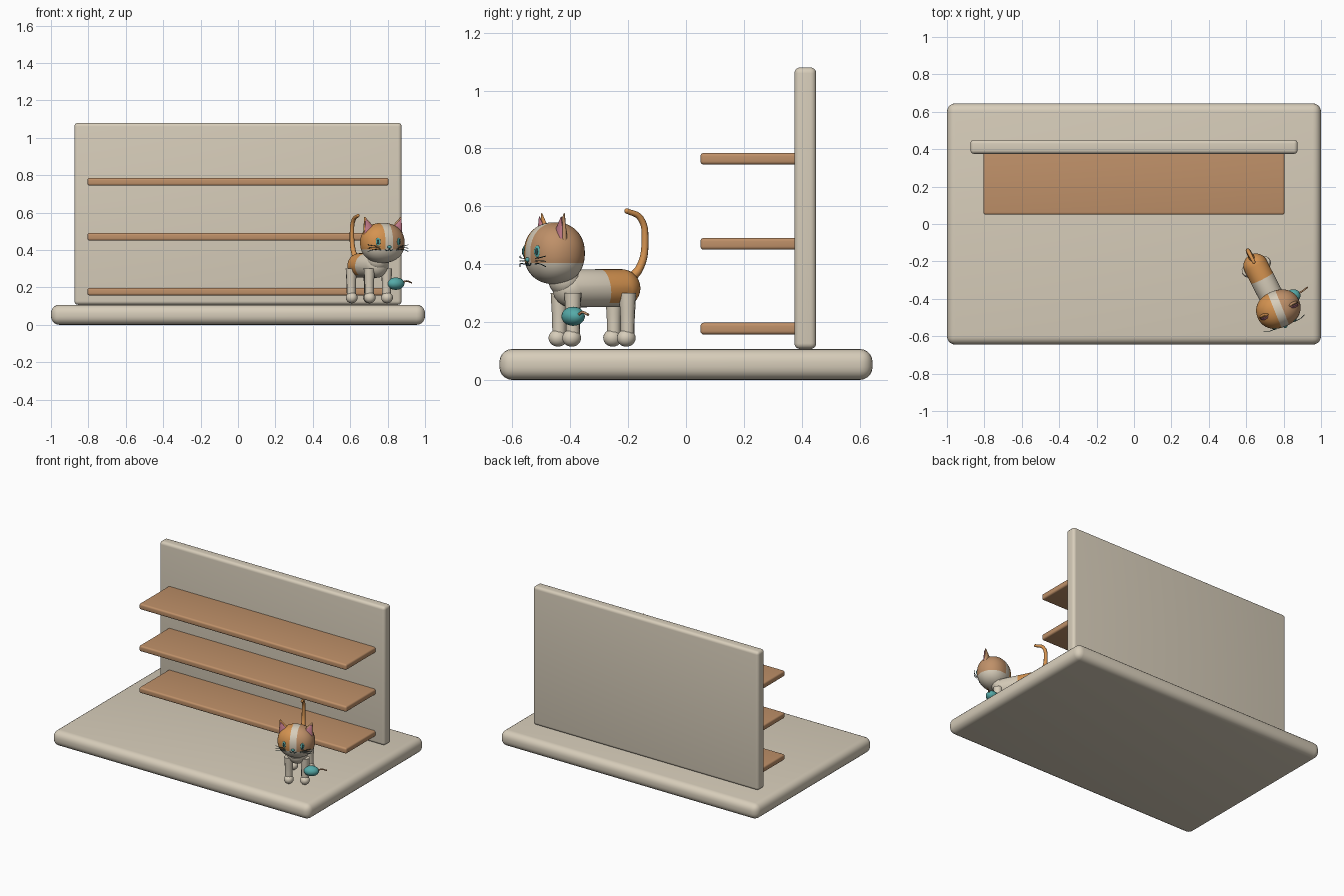
import bpy, bmesh, math
from mathutils import Matrix, Vector

cube = bpy.data.objects.get("Cube")
if cube:
    bpy.data.objects.remove(cube, do_unlink=True)


def material(name, rgb):
    m = bpy.data.materials.new(name)
    m.use_nodes = True
    m.diffuse_color = (*rgb, 1)
    bsdf = next(n for n in m.node_tree.nodes if n.type == 'BSDF_PRINCIPLED')
    bsdf.inputs["Base Color"].default_value = (*rgb, 1)
    bsdf.inputs["Roughness"].default_value = 0.7
    return m


CREAM = material("cream", (0.68, 0.61, 0.49))
WOOD = material("tan wood", (0.52, 0.28, 0.14))
ORANGE = material("orange fur", (0.66, 0.29, 0.08))
PINK = material("pink", (0.55, 0.2, 0.26))
TEAL = material("teal", (0.09, 0.4, 0.39))
DARK = material("dark teal", (0.02, 0.06, 0.06))


def finish(name, bm, mats, frame=Matrix(), rule=None):
    """Turn a bmesh into a smooth shaded object, coloured per face by a rule."""
    bmesh.ops.recalc_face_normals(bm, faces=bm.faces)
    if rule:
        for f in bm.faces:
            f.material_index = rule(f.calc_center_median())
    mesh = bpy.data.meshes.new(name)
    bm.to_mesh(mesh)
    bm.free()
    for m in mats:
        mesh.materials.append(m)
    obj = bpy.data.objects.new(name, mesh)
    bpy.context.collection.objects.link(obj)
    obj.matrix_world = frame
    bpy.ops.object.select_all(action='DESELECT')
    obj.select_set(True)
    bpy.context.view_layer.objects.active = obj
    bpy.ops.object.shade_smooth_by_angle(angle=math.radians(40))
    return obj


def cut(bm, co, no):
    bmesh.ops.bisect_plane(bm, geom=bm.verts[:] + bm.edges[:] + bm.faces[:],
                           plane_co=co, plane_no=no)


def slab(name, lo, hi, mat, radius):
    """Rounded box between two corners."""
    lo, hi = Vector(lo), Vector(hi)
    bm = bmesh.new()
    bmesh.ops.create_cube(bm, size=1, matrix=Matrix.Translation((lo + hi) / 2)
                          @ Matrix.Diagonal((*(hi - lo), 1)))
    bmesh.ops.bevel(bm, geom=bm.edges[:], offset=radius, segments=5,
                    profile=0.5, affect='EDGES')
    return finish(name, bm, [mat])


def ball(name, centre, radii, mat, frame, turn=Matrix()):
    bm = bmesh.new()
    bmesh.ops.create_uvsphere(bm, u_segments=24, v_segments=16, radius=1,
                              matrix=Matrix.Translation(centre) @ turn
                              @ Matrix.Diagonal((*radii, 1)))
    return finish(name, bm, [mat], frame)


def tube(name, points, radii, mat, frame):
    """Smooth tapered tube through a few points."""
    data = bpy.data.curves.new(name, 'CURVE')
    data.dimensions = '3D'
    data.bevel_depth = 1
    data.bevel_resolution = 3
    data.use_fill_caps = True
    data.resolution_u = 6
    s = data.splines.new('BEZIER')
    s.bezier_points.add(len(points) - 1)
    for p, co, r in zip(s.bezier_points, points, radii):
        p.co, p.radius = co, r
        p.handle_left_type = p.handle_right_type = 'AUTO'
    obj = bpy.data.objects.new(name, data)
    bpy.context.collection.objects.link(obj)
    obj.matrix_world = frame
    data.materials.append(mat)
    bpy.ops.object.select_all(action='DESELECT')
    obj.select_set(True)
    bpy.context.view_layer.objects.active = obj
    bpy.ops.object.convert(target='MESH')
    bpy.ops.object.shade_smooth_by_angle(angle=math.radians(50))


# Display stand: floor, back panel, three shelves
slab("floor_base", (-1, -0.645, 0), (1, 0.645, 0.107), CREAM, 0.045)
slab("back_panel", (-0.875, 0.375, 0.107), (0.875, 0.45, 1.08), CREAM, 0.02)
for label, z in (("lower", 0.157), ("middle", 0.45), ("upper", 0.744)):
    slab(label + "_shelf", (-0.805, 0.05, z), (0.805, 0.385, z + 0.041), WOOD, 0.012)

# Cat frames: body and slightly less turned head
BODY = Matrix.Translation((0.70, -0.32, 0)) @ Matrix.Rotation(math.radians(27), 4, 'Z')
HEAD = Matrix.Translation((0.772, -0.455, 0.438)) @ Matrix.Rotation(math.radians(22), 4, 'Z')

# Torso: stretched sphere with an orange rump
bm = bmesh.new()
bmesh.ops.create_uvsphere(bm, u_segments=32, v_segments=20, radius=0.066,
                          matrix=Matrix.Rotation(math.pi / 2, 4, 'X'))
for v in bm.verts:
    v.co.y += 0.108 if v.co.y > 0 else -0.085
    v.co.z += 0.317
cut(bm, (0, 0.035, 0.317), (0, 1, 0.12))
cut(bm, (0, 0, 0.266), (0, 0, 1))
finish("torso", bm, [CREAM, ORANGE], BODY,
       lambda c: int(c.y + 0.12 * (c.z - 0.317) > 0.035 and c.z > 0.266))
ball("neck", (0, -0.112, 0.345), (0.06, 0.055, 0.055), CREAM, BODY)

# Legs and paws
for side, sx in (("right", -1), ("left", 1)):
    for end, y in (("front", -0.106), ("back", 0.106)):
        x = sx * 0.052
        tube(f"{end}_{side}_leg", [(x, y, 0.14), (x, y, 0.21), (x, y, 0.3)],
             [0.024, 0.025, 0.03], CREAM, BODY)
        ball(f"{end}_{side}_paw", (x, y - 0.005, 0.145), (0.031, 0.033, 0.03), CREAM, BODY)

# Tail
tube("tail", [(0, 0.135, 0.345), (0, 0.178, 0.385), (0, 0.2, 0.48),
              (0, 0.182, 0.56), (0, 0.13, 0.584)],
     [0.018, 0.014, 0.012, 0.011, 0.009], ORANGE, BODY)
ball("tail_tip", (0, 0.13, 0.584), (0.009, 0.009, 0.009), ORANGE, BODY)

# Head: rounded ellipsoid with cream stripe and jaw, one orange and one tan patch
bm = bmesh.new()
bmesh.ops.create_uvsphere(bm, u_segments=40, v_segments=28, radius=1)
for v in bm.verts:
    n = sum(abs(c) ** 2.2 for c in v.co) ** (-1 / 2.2)
    v.co = Vector((v.co.x * 0.12, v.co.y * 0.1, v.co.z * 0.107)) * n
STRIPE, JAW = 0.022, -0.034
for x in (-STRIPE, STRIPE):
    cut(bm, (x, 0, 0), (1, 0, 0))
cut(bm, (0, 0, JAW), (0, 0, 1))
finish("head", bm, [CREAM, ORANGE, WOOD], HEAD,
       lambda c: 0 if c.z < JAW or abs(c.x) < STRIPE else (1 if c.x < 0 else 2))

for side, s, fur in (("right", -1, ORANGE), ("left", 1, WOOD)):
    # Ear: flattened cone with a pink lining in front
    lean = Matrix.Rotation(s * math.radians(20), 4, 'Y')
    for part, mat, y, size in (("ear", fur, 0.0, 1), ("ear_lining", PINK, -0.01, 0.8)):
        bm = bmesh.new()
        bmesh.ops.create_cone(bm, cap_ends=True, segments=20, radius1=0.04 * size,
                              radius2=0.003, depth=0.085 * size,
                              matrix=Matrix.Translation((s * 0.09, y - 0.005, 0.098 - 0.004 * (size < 1)))
                              @ lean @ Matrix.Diagonal((1, 0.42, 1, 1)))
        finish(f"{side}_{part}", bm, [mat], HEAD)
    # Eye and pupil
    turn = Matrix.Rotation(s * math.radians(32), 4, 'Z')
    ball(side + "_eye", (s * 0.06, -0.087, 0.006), (0.014, 0.006, 0.021), TEAL, HEAD, turn)
    ball(side + "_pupil", (s * 0.062, -0.0915, 0.006), (0.006, 0.004, 0.013), DARK, HEAD, turn)
    # Whiskers and mouth
    for i in range(3):
        z = -0.018 - 0.01 * i
        tube(f"{side}_whisker_{i + 1}", [(s * 0.045, -0.09, z),
             (s * 0.085, -0.092, z + 0.002), (s * 0.118, -0.08, z + 0.008 - 0.008 * i)],
             [0.0016] * 3, DARK, HEAD)
    tube(side + "_mouth", [(0, -0.101, -0.032), (s * 0.01, -0.098, -0.042),
                           (s * 0.022, -0.096, -0.036)], [0.002] * 3, DARK, HEAD)
ball("nose", (0, -0.1, -0.022), (0.011, 0.008, 0.008), TEAL, HEAD)

# Toy mouse beside the front left paw
TOY = Matrix.Translation((0.843, -0.39, 0.22)) @ Matrix.Rotation(math.radians(27), 4, 'Z')
ball("toy_body", (0, 0, 0), (0.049, 0.038, 0.033), TEAL, TOY)
tube("toy_tail", [(0.042, 0, 0.006), (0.065, 0.002, 0.014), (0.1, 0.008, 0.005)],
     [0.005, 0.0045, 0.004], WOOD, TOY)
